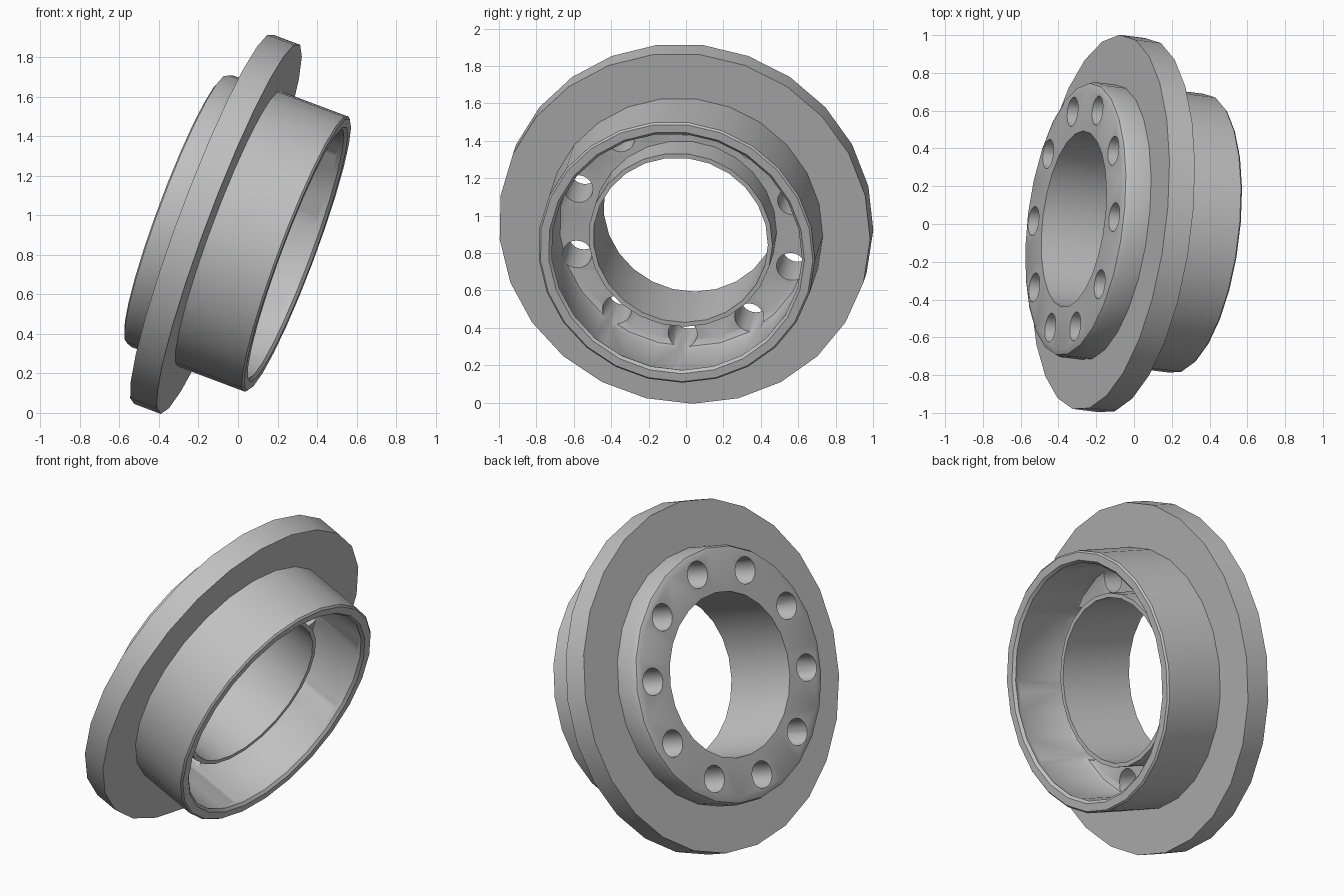
import bpy, bmesh
from math import radians, sin, cos, pi
from mathutils import Matrix, Vector

if "Cube" in bpy.data.objects:
    bpy.data.objects.remove(bpy.data.objects["Cube"])

steel = bpy.data.materials.new("grey_steel")
steel.use_nodes = True
GREY = (0.53, 0.53, 0.53, 1)
steel.diffuse_color = GREY
steel.node_tree.nodes["Principled BSDF"].inputs["Base Color"].default_value = GREY

# Tilted frame: Z is the hub axis, X points down the flange
axis = Vector((1, -0.125, -0.375)).normalized()
down = Vector((0, 0, -1))
down = (down - axis * down.dot(axis)).normalized()
side = axis.cross(down)
FRAME = Matrix.Translation((-0.112, 0, 0.957)) @ Matrix((down, side, axis)).transposed().to_4x4()


def add_object(name, bm):
    bmesh.ops.recalc_face_normals(bm, faces=bm.faces)
    mesh = bpy.data.meshes.new(name)
    bm.to_mesh(mesh)
    bm.free()
    mesh.materials.append(steel)
    obj = bpy.data.objects.new(name, mesh)
    bpy.context.collection.objects.link(obj)
    return obj


def lathe(name, profile, sides):
    """Revolve a closed (radius, height) profile around Z."""
    bm = bmesh.new()
    rings = []
    for i in range(sides):
        a = 2 * pi * i / sides
        rings.append([bm.verts.new((r * cos(a), r * sin(a), h)) for r, h in profile])
    n = len(profile)
    for i in range(sides):
        p, q = rings[i], rings[(i + 1) % sides]
        for j in range(n):
            k = (j + 1) % n
            bm.faces.new((p[j], p[k], q[k], q[j]))
    return add_object(name, bm)


# Hub, flange and barrel share one turned profile
BORE, SLEEVE, HUB, BARREL = 0.47, 0.495, 0.735, 0.745
FRONT, FLOOR, RIM, HALF = -0.222, 0.06, 0.445, 0.0725
profile = [
    (BORE, FRONT), (HUB - 0.035, FRONT), (HUB - 0.01, FRONT + 0.01), (HUB, FRONT + 0.035),
    (HUB, -HALF), (1.0, -HALF), (1.0, HALF), (BARREL, HALF),
    (BARREL, RIM - 0.01), (BARREL - 0.01, RIM), (0.69, RIM), (0.675, RIM - 0.015),
    (0.685, RIM - 0.04), (0.685, FLOOR + 0.04), (0.673, FLOOR + 0.012), (0.645, FLOOR),
    (SLEEVE, FLOOR), (SLEEVE, 0.25), (BORE, 0.25),
]
hub = lathe("flanged_hub", profile, 25)

# Ring of ten bolt holes
bm = bmesh.new()
for i in range(10):
    a = radians(36 * i - 3.5)
    bmesh.ops.create_cone(bm, cap_ends=True, segments=20, radius1=0.078, radius2=0.078, depth=0.8,
                          matrix=Matrix.Translation((0.605 * cos(a), 0.605 * sin(a), 0)))
cutter = add_object("bolt_hole_cutter", bm)
cutter.hide_render = True

bpy.ops.object.select_all(action="DESELECT")
bpy.context.view_layer.objects.active = hub
hub.select_set(True)
cut = hub.modifiers.new("bolt_holes", "BOOLEAN")
cut.operation = "DIFFERENCE"
cut.solver = "EXACT"
cut.object = cutter
bpy.ops.object.modifier_apply(modifier=cut.name)
bpy.data.objects.remove(cutter)

bpy.ops.object.shade_smooth_by_angle(angle=radians(35))
hub.data.transform(FRAME)
